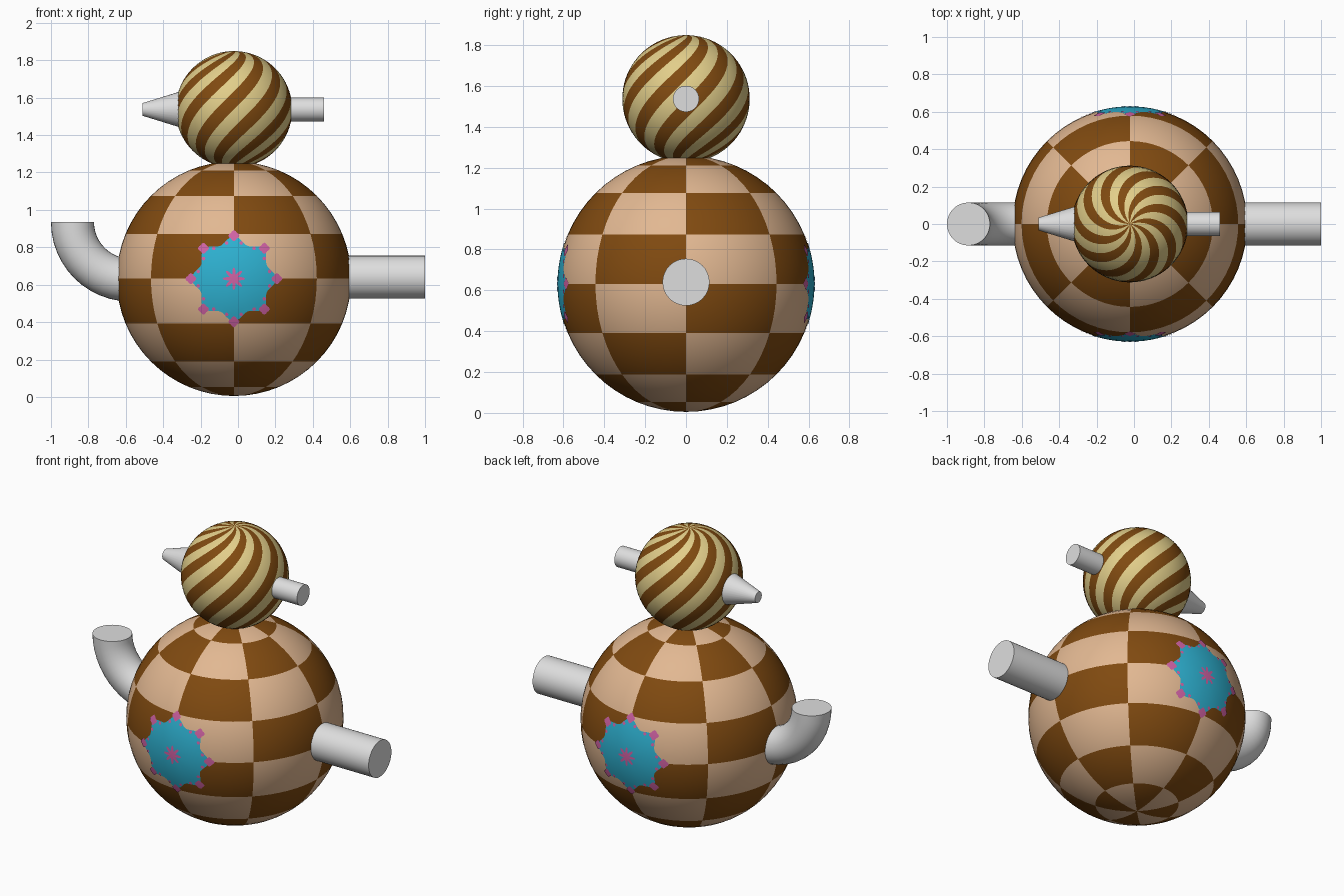
import bpy, bmesh, math
from mathutils import Vector, Matrix

if "Cube" in bpy.data.objects:
    bpy.data.objects.remove(bpy.data.objects["Cube"])


def material(name, r, g, b):
    lin = [((c / 255 + 0.055) / 1.055) ** 2.4 for c in (r, g, b)]
    m = bpy.data.materials.new(name)
    m.diffuse_color = (*lin, 1)
    m.use_nodes = True
    m.node_tree.nodes["Principled BSDF"].inputs["Base Color"].default_value = m.diffuse_color
    return m


brown = material("brown", 128, 74, 16)
tan = material("tan", 226, 184, 146)
straw = material("straw", 226, 206, 138)
grey = material("light grey", 222, 222, 222)
blue = material("turquoise", 46, 178, 210)
pink = material("pink", 208, 98, 164)

CX = -0.022
BODY, BODY_R = Vector((CX, 0, 0.632)), 0.627
HEAD, HEAD_R = Vector((CX, 0, 1.537)), 0.312


def finish(name, bm, mats, angle=35):
    bmesh.ops.recalc_face_normals(bm, faces=bm.faces)
    me = bpy.data.meshes.new(name)
    bm.to_mesh(me)
    bm.free()
    for m in mats:
        me.materials.append(m)
    ob = bpy.data.objects.new(name, me)
    bpy.context.collection.objects.link(ob)
    bpy.ops.object.select_all(action='DESELECT')
    ob.select_set(True)
    bpy.context.view_layer.objects.active = ob
    bpy.ops.object.shade_smooth_by_angle(angle=math.radians(angle))
    return ob


def ball(name, centre, radius, segs, rings, mats, rule, twist=0.0, start=0.0):
    """Globe whose meridians may be twisted; rule(column, row) gives the colour."""
    bm = bmesh.new()
    rows = []
    for j in range(1, rings):
        lat = -math.pi / 2 + math.pi * j / rings
        rows.append([bm.verts.new(centre + radius * Vector((
            math.cos(lat) * math.cos(a), math.cos(lat) * math.sin(a), math.sin(lat))))
            for a in (start + math.tau * i / segs + twist * lat for i in range(segs))])
    south = bm.verts.new(centre - Vector((0, 0, radius)))
    north = bm.verts.new(centre + Vector((0, 0, radius)))
    for i in range(segs):
        k = (i + 1) % segs
        bm.faces.new((south, rows[0][k], rows[0][i])).material_index = rule(i, 0)
        bm.faces.new((north, rows[-1][i], rows[-1][k])).material_index = rule(i, rings - 1)
        for j in range(rings - 2):
            f = bm.faces.new((rows[j][i], rows[j][k], rows[j + 1][k], rows[j + 1][i]))
            f.material_index = rule(i, j + 1)
    return finish(name, bm, mats, 60)


# Body: chequers of 45 by 22.5 degrees; head: ten slanting stripes
ball("body", BODY, BODY_R, 64, 32, [tan, brown], lambda i, j: (i // 8 + j // 4) % 2)
ball("head", HEAD, HEAD_R, 80, 40, [brown, straw], lambda i, j: (i // 4) % 2, twist=1.0)


def tube(name, rings, segs=32):
    """Capped tube through (centre, direction angle in the xz plane, radius) rings."""
    bm = bmesh.new()
    loops = []
    for c, ang, r in rings:
        side = Vector((-math.sin(ang), 0, math.cos(ang)))
        loops.append([bm.verts.new(Vector(c) + r * (side * math.cos(t) + Vector((0, 1, 0)) * math.sin(t)))
                      for t in (math.tau * i / segs for i in range(segs))])
    for a, b in zip(loops, loops[1:]):
        for i in range(segs):
            k = (i + 1) % segs
            bm.faces.new((a[i], a[k], b[k], b[i]))
    bm.faces.new(loops[0])
    bm.faces.new(loops[-1])
    return finish(name, bm, [grey])


# Straight pegs on the right, tapered nose on the left
tube("body_peg", [((0.52, 0, 0.64), 0, 0.115), ((1.0, 0, 0.64), 0, 0.115)])
tube("head_peg", [((0.24, 0, 1.537), 0, 0.064), ((0.46, 0, 1.537), 0, 0.064)])
tube("nose", [((-0.28, 0, 1.537), 0, 0.105), ((-0.51, 0, 1.537), 0, 0.034)])

# Upturned elbow on the left
R, EX, EZ = 0.31, -0.575, 0.935
elbow = [((EX - R * math.cos(t), 0, EZ - R * math.sin(t)), t + math.pi / 2, 0.115)
         for t in (math.pi / 2 * i / 12 for i in range(13))]
tube("elbow", elbow)


def patch(bm, side, u, v, outline, lift, colour, segs=96, rings=6):
    """Thin painted plate lying on the body, centred at offset (u, v)."""
    def on_body(x, z):
        rad = BODY_R + lift
        return BODY + Vector((x, side * math.sqrt(rad * rad - x * x - z * z), z))
    mid = bm.verts.new(on_body(u, v))
    prev = None
    for j in range(1, rings + 1):
        ring = []
        for i in range(segs):
            t = math.tau * i / segs
            r = outline(t) * j / rings
            ring.append(bm.verts.new(on_body(u + r * math.cos(t), v + r * math.sin(t))))
        for i in range(segs):
            k = (i + 1) % segs
            vs = (mid, ring[i], ring[k]) if prev is None else (prev[i], ring[i], ring[k], prev[k])
            f = bm.faces.new(vs if side < 0 else vs[::-1])
            f.material_index = colour
        prev = ring


# Flower on front and back: scalloped disc, pink star, tips and specks
for side, name in ((-1, "front_flower"), (1, "back_flower")):
    bm = bmesh.new()
    patch(bm, side, 0, 0, lambda t: 0.208 + 0.018 * math.cos(8 * t), 0.002, 0)
    patch(bm, side, 0, 0, lambda t: 0.042 + 0.018 * math.cos(8 * t), 0.004, 1, 64, 2)
    for n in range(8):
        a = math.tau * n / 8
        patch(bm, side, 0.23 * math.cos(a), 0.23 * math.sin(a),
              lambda t: 0.026 + 0.004 * math.cos(4 * t), 0.004, 1, 16, 2)
        for d in (-0.2, 0.2):
            patch(bm, side, 0.195 * math.cos(a + d), 0.195 * math.sin(a + d),
                  lambda t: 0.010, 0.004, 1, 8, 1)
    me = finish(name, bm, [blue, pink])
